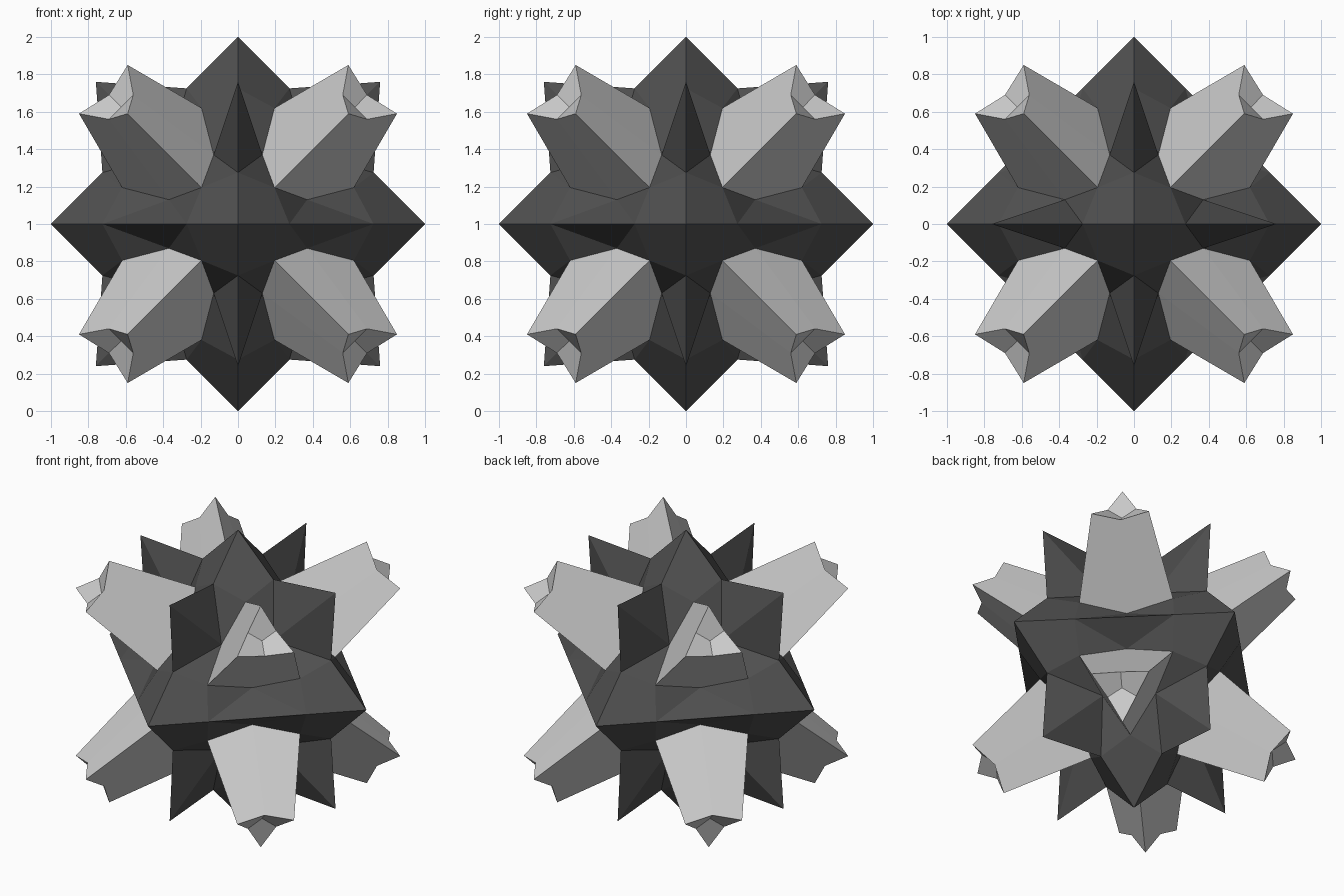
import bpy, bmesh
from itertools import product
from mathutils import Vector

if "Cube" in bpy.data.objects:
    bpy.data.objects.remove(bpy.data.objects["Cube"])

CENTRE = Vector((0, 0, 1))
OCTANTS = list(product((1, -1), repeat=3))


def turn(p, k):
    """Rotate a point k steps about the octant diagonal."""
    return Vector(p[-k:] + p[:-k]) if k else Vector(p)


def build(name, faces, octants, material=None):
    """Copy one third of an octant three times, then mirror it into octants."""
    bm = bmesh.new()
    for signs in octants:
        for k in range(3):
            for face in faces:
                pts = [Vector(a * s for a, s in zip(turn(p, k), signs)) for p in face]
                f = bm.faces.new([bm.verts.new(p) for p in pts])
                f.normal_update()
                if f.normal.dot(f.calc_center_median()) < 0:
                    f.normal_flip()
    bmesh.ops.remove_doubles(bm, verts=bm.verts, dist=0.001)
    # the level spikes are flattened into a straight belt
    for v in bm.verts:
        if abs(v.co.z) < .01 and min(abs(v.co.x), abs(v.co.y)) > .7:
            v.co *= .5 / .76
    mesh = bpy.data.meshes.new(name)
    bm.to_mesh(mesh)
    bm.free()
    obj = bpy.data.objects.new(name, mesh)
    obj.location = CENTRE
    bpy.context.collection.objects.link(obj)
    if material:
        mesh.materials.append(material)
    return obj


# key points of one octant
axis_tip = (1, 0, 0)
valley_y, valley_z = (.725, .275, 0), (.725, 0, .275)
edge_y, edge_z = (.76, .76, 0), (.76, 0, .76)
base = (.62, .195, .195)                            # arm corner at the body
side_y, side_z = (.37, .37, .13), (.37, .13, .37)   # arm side at the body
arm_tip = (.85, .59, .59)
notch_y, notch_z = (.69, .69, .56), (.69, .56, .69)
pit = (.625, .625, .625)

dark = bpy.data.materials.new("dark_grey")
dark.diffuse_color = (.08, .08, .08, 1)
dark.use_nodes = True
dark.node_tree.nodes["Principled BSDF"].inputs["Base Color"].default_value = dark.diffuse_color

# spiky core
build("core", [
    (axis_tip, valley_y, base, valley_z),
    (valley_y, edge_y, side_y), (valley_y, side_y, base),
    (valley_z, edge_z, side_z), (valley_z, side_z, base),
], OCTANTS, dark)

# eight tapered arms with notched ends
for i, signs in enumerate(OCTANTS):
    build(f"arm_{i + 1}", [
        (base, side_y, notch_y, arm_tip),
        (base, side_z, notch_z, arm_tip),
        (pit, notch_y, arm_tip, notch_z),
    ], [signs])
